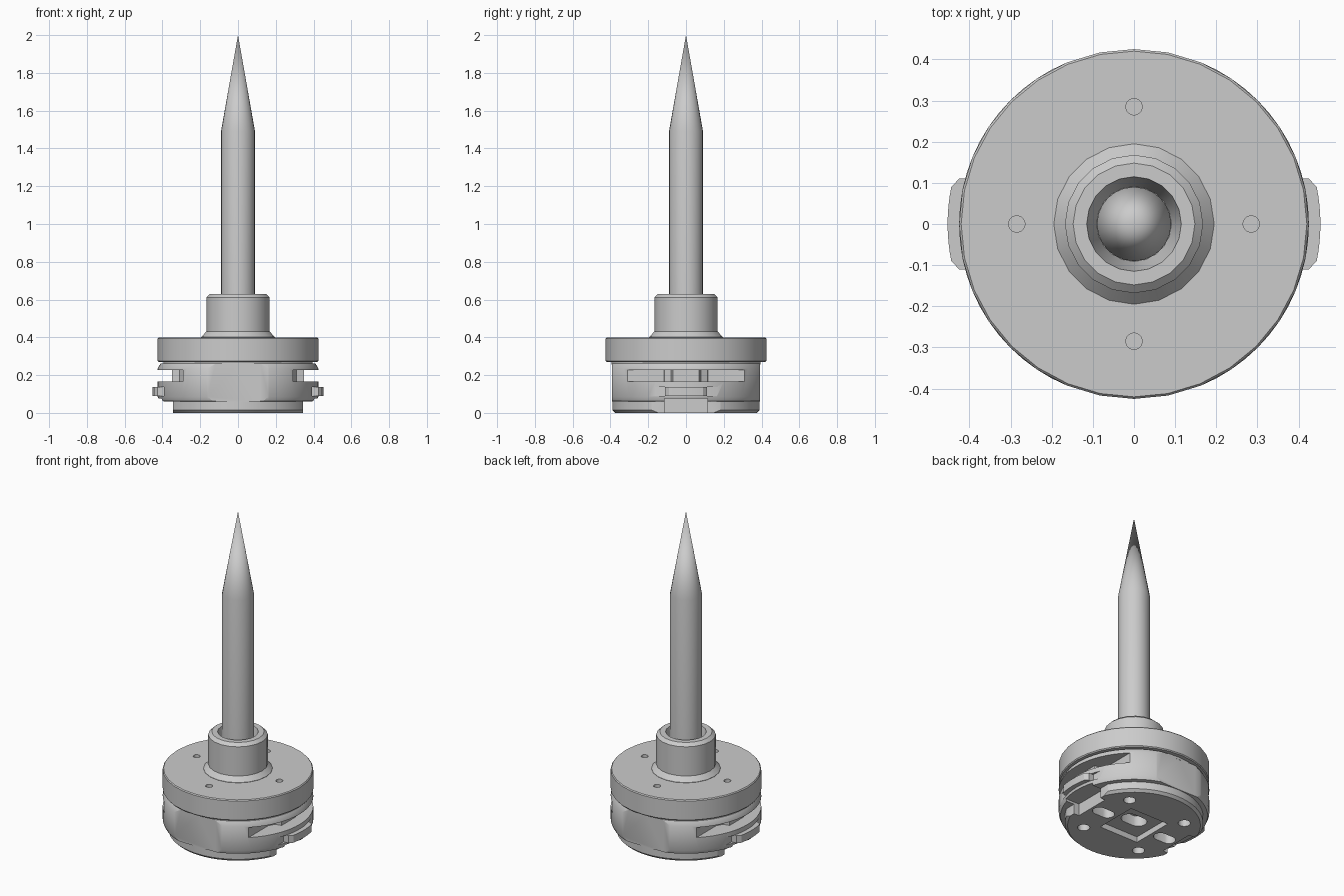
import bpy, bmesh, math
from mathutils import Vector

if "Cube" in bpy.data.objects:
    bpy.data.objects.remove(bpy.data.objects["Cube"])


def finish(bm, name):
    bmesh.ops.recalc_face_normals(bm, faces=bm.faces)
    me = bpy.data.meshes.new(name)
    bm.to_mesh(me)
    bm.free()
    ob = bpy.data.objects.new(name, me)
    bpy.context.collection.objects.link(ob)
    return ob


def lathe(name, profile, n):
    """Closed solid of revolution from (radius, z) points, both ends on the axis."""
    bm = bmesh.new()
    rings = []
    for r, z in profile:
        if r == 0:
            rings.append([bm.verts.new((0, 0, z))])
        else:
            rings.append([bm.verts.new((r * math.cos(2 * math.pi * i / n),
                                        r * math.sin(2 * math.pi * i / n), z)) for i in range(n)])
    for a, b in zip(rings, rings[1:]):
        for i in range(n):
            j = (i + 1) % n
            loop = [a[i % len(a)], a[j % len(a)], b[j % len(b)], b[i % len(b)]]
            bm.faces.new(list(dict.fromkeys(loop)))
    return finish(bm, name)


def prism(name, outline, z0, z1):
    """Extrude an xy outline between two heights."""
    bm = bmesh.new()
    f = bm.faces.new([bm.verts.new((x, y, z0)) for x, y in outline])
    ext = bmesh.ops.extrude_face_region(bm, geom=[f])
    for v in ext["geom"]:
        if isinstance(v, bmesh.types.BMVert):
            v.co.z = z1
    return finish(bm, name)


def box(x0, x1, y0, y1):
    return [(x0, y0), (x1, y0), (x1, y1), (x0, y1)]


def obround(cx, cy, half, r, n=20):
    """Slot outline running along x; half = 0 gives a circle."""
    pts = []
    for i in range(n):
        a = 2 * math.pi * (i + .5) / n
        pts.append((cx + r * math.cos(a) + math.copysign(half, math.cos(a)), cy + r * math.sin(a)))
    return pts


def cut(target, outline, z0, z1):
    cutter = prism("cutter", outline, z0, z1)
    cutter.hide_render = True
    m = target.modifiers.new("cut", "BOOLEAN")
    m.operation, m.solver, m.object = "DIFFERENCE", "EXACT", cutter
    bpy.context.view_layer.objects.active = target
    bpy.ops.object.modifier_apply(modifier=m.name)
    bpy.data.objects.remove(cutter)


# Holder body with flats on front and back
body = lathe("holder_body", [(0, 0), (.375, 0), (.39, .015), (.39, .06), (.415, .062),
                             (.425, .085), (.425, .235), (.41, .262), (0, .262)], 64)
for s in (-1, 1):
    cut(body, box(-.5, .5, *sorted((s * .393, s * .6))), -.1, .3)
    xs = lambda a, b: sorted((s * a, s * b))
    # upper spring slot, tab recess, bottom step and tab notch
    cut(body, box(*xs(.29, .6), -.4, .4), .165, .228)
    cut(body, box(*xs(.392, .6), -.3, .3), .09, .136)
    cut(body, box(*xs(.345, .6), -.3, .3), -.1, .061)
    cut(body, box(*xs(.31, .6), -.115, .115), -.1, .075)
    # elongated pockets underneath
    cut(body, obround(s * .225, 0, .03, .04), -.1, .12)

# Underside square pocket, centre recess and diagonal screw holes
cut(body, box(-.135, .135, -.135, .135), -.1, .035)
cut(body, obround(0, 0, .03, .05), -.1, .10)
cut(body, obround(0, 0, 0, .02), -.1, .17)
for i in range(4):
    a = math.pi / 4 + i * math.pi / 2
    cut(body, obround(.285 * math.cos(a), .285 * math.sin(a), 0, .035), -.1, .12)

# Flange with narrow neck and four small holes
flange = lathe("flange", [(0, .255), (.395, .255), (.395, .27), (.42, .27), (.425, .276),
                          (.425, .394), (.42, .40), (0, .40)], 32)
for x, y in ((.285, 0), (-.285, 0), (0, .285), (0, -.285)):
    cut(flange, obround(x, y, 0, .02, 16), .30, .5)

# Collar with flared foot and countersunk bore
collar = lathe("collar", [(0, .39), (.195, .39), (.195, .402), (.168, .43), (.168, .612),
                          (.148, .63), (.115, .63), (.091, .52), (0, .52)], 20)

# Pointed pin
pin = lathe("pointed_pin", [(0, .45), (.09, .45), (.09, 1.49), (0, 2.0)], 24)

parts = [body, flange, collar, pin]

# Side latch tabs with rounded corners, and the posts inside the slots
for s, side in ((1, "right"), (-1, "left")):
    pts = [(s * .32, -.11), (s * .425, -.11)]
    for i in range(9):
        y = -.09 + .18 * i / 8
        pts.append((s * math.sqrt(.453 ** 2 - y * y), y))
    pts += [(s * .425, .11), (s * .32, .11)]
    parts.append(prism(side + "_latch_tab", pts, .09, .136))
    post = [(s * .28, -.12), (s * .292, -.115), (s * .31, -.08), (s * .35, -.07),
            (s * .35, .07), (s * .31, .08), (s * .292, .115), (s * .28, .12)]
    parts.append(prism(side + "_slot_post", post, .16, .232))

for ob in parts:
    bpy.ops.object.select_all(action="DESELECT")
    ob.select_set(True)
    bpy.context.view_layer.objects.active = ob
    bpy.ops.object.shade_smooth_by_angle(angle=math.radians(30))
